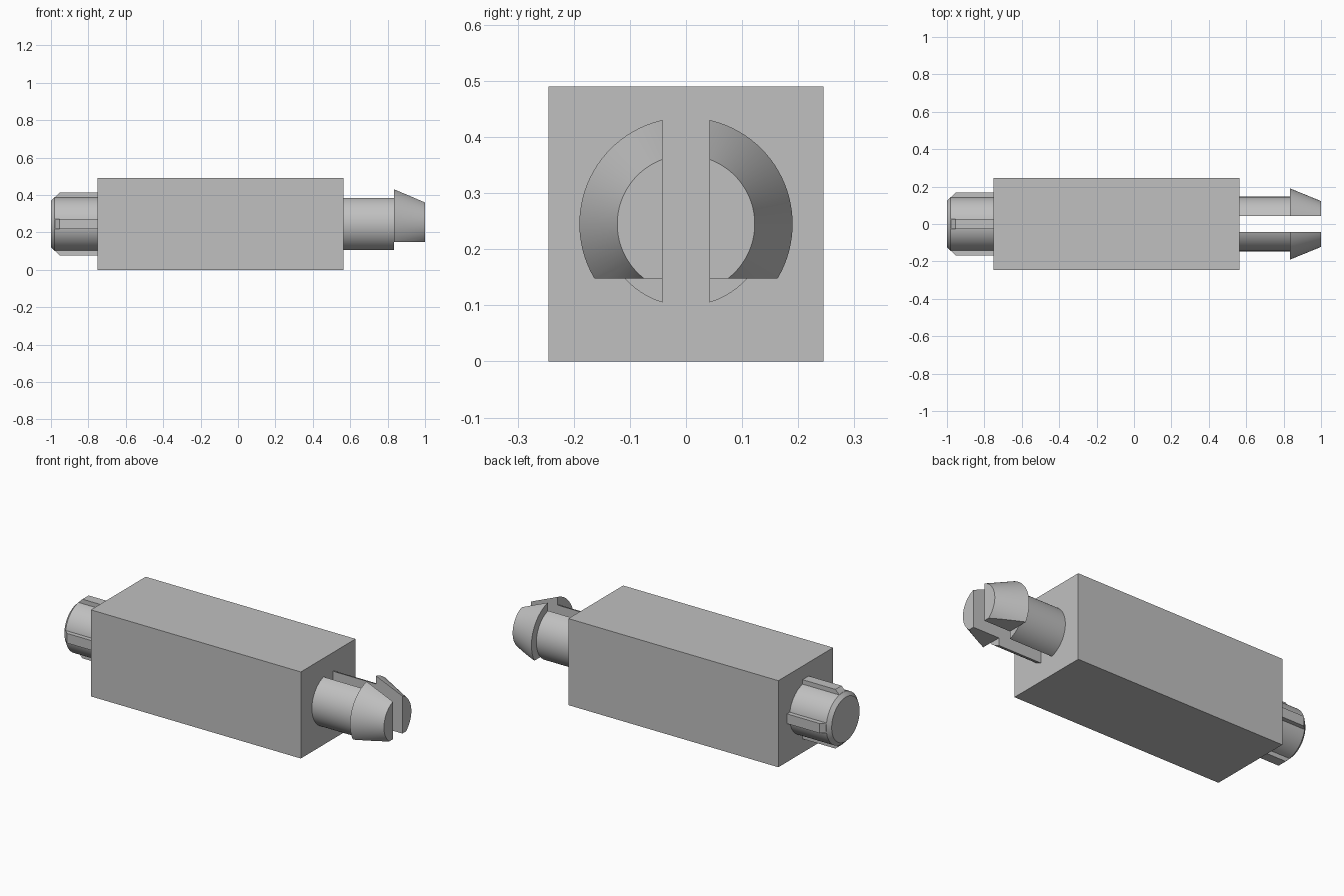
import bpy, bmesh, math
from mathutils import Matrix, Vector

cube = bpy.data.objects.get("Cube")
if cube:
    bpy.data.objects.remove(cube, do_unlink=True)

AXIS_Z = 0.245      # height of the shared centre line
SLOT = 0.042        # half width of the slot between the prongs

grey = bpy.data.materials.new("light_grey")
grey.use_nodes = True
colour = (0.53, 0.53, 0.53, 1)
grey.diffuse_color = colour
grey.node_tree.nodes["Principled BSDF"].inputs["Base Color"].default_value = colour


def add_object(name, bm, smooth=True):
    """Turn a bmesh built around the x axis into a finished object."""
    bmesh.ops.recalc_face_normals(bm, faces=bm.faces[:])
    mesh = bpy.data.meshes.new(name)
    bm.to_mesh(mesh)
    bm.free()
    mesh.materials.append(grey)
    obj = bpy.data.objects.new(name, mesh)
    obj.location.z = AXIS_Z
    bpy.context.collection.objects.link(obj)
    if smooth:
        bpy.ops.object.select_all(action='DESELECT')
        obj.select_set(True)
        bpy.context.view_layer.objects.active = obj
        bpy.ops.object.shade_smooth_by_angle(angle=math.radians(20))
    return obj


def lathe(profile, steps=96):
    """Spin (x, radius) points round the x axis."""
    bm = bmesh.new()
    verts = [bm.verts.new((x, 0, r)) for x, r in profile]
    edges = [bm.edges.new(pair) for pair in zip(verts, verts[1:])]
    bmesh.ops.spin(bm, geom=verts + edges, cent=(0, 0, 0), axis=(1, 0, 0),
                   angle=math.tau, steps=steps, use_merge=False)
    bmesh.ops.remove_doubles(bm, verts=bm.verts[:], dist=0.0001)
    return bm


def slice_off(bm, point, normal):
    """Remove everything behind a plane and close the cut."""
    geom = bm.verts[:] + bm.edges[:] + bm.faces[:]
    bmesh.ops.bisect_plane(bm, geom=geom, dist=0.00001, plane_co=Vector(point),
                           plane_no=Vector(normal), clear_inner=True)
    open_edges = [e for e in bm.edges if e.is_boundary]
    bmesh.ops.holes_fill(bm, edges=open_edges, sides=0)


def mirror_y(obj):
    mod = obj.modifiers.new("Mirror", 'MIRROR')
    mod.use_axis = (False, True, False)


# Square body
bm = bmesh.new()
bmesh.ops.create_cube(bm, size=1, matrix=Matrix.Translation((-0.0925, 0, 0))
                      @ Matrix.Diagonal((1.315, 0.49, 0.49, 1)))
add_object("body", bm, smooth=False)

# Split shaft of the snap clip
bm = lathe([(0.55, 0), (0.55, 0.146), (0.835, 0.146), (0.835, 0)])
slice_off(bm, (0, SLOT, 0), (0, 1, 0))
mirror_y(add_object("clip_shafts", bm))

# Tapered barbs with a flat underside
bm = lathe([(0.835, 0), (0.835, 0.19), (1, 0.1225), (1, 0)])
slice_off(bm, (0, SLOT, 0), (0, 1, 0))
slice_off(bm, (0, 0, 0.148 - AXIS_Z), (0, 0, 1))
mirror_y(add_object("clip_barbs", bm))

# Chamfered pin at the other end
bm = lathe([(-0.74, 0), (-0.74, 0.145), (-0.98, 0.145), (-1, 0.125), (-1, 0)])
add_object("pin", bm)

# Four crush ribs around the pin
rib_profile = [(-0.74, 0.1), (-0.74, 0.1675), (-0.955, 0.1675),
               (-0.981, 0.1415), (-0.97, 0.1)]
for i, side in enumerate(("top", "front", "bottom", "back")):
    bm = bmesh.new()
    face = bm.faces.new([bm.verts.new((x, -0.0275, r)) for x, r in rib_profile])
    grown = bmesh.ops.extrude_face_region(bm, geom=[face], use_keep_orig=True)["geom"]
    moved = [v for v in grown if isinstance(v, bmesh.types.BMVert)]
    bmesh.ops.translate(bm, verts=moved, vec=(0, 0.055, 0))
    bmesh.ops.rotate(bm, verts=bm.verts[:], cent=(0, 0, 0),
                     matrix=Matrix.Rotation(i * math.pi / 2, 3, 'X'))
    add_object("pin_rib_" + side, bm, smooth=False)
